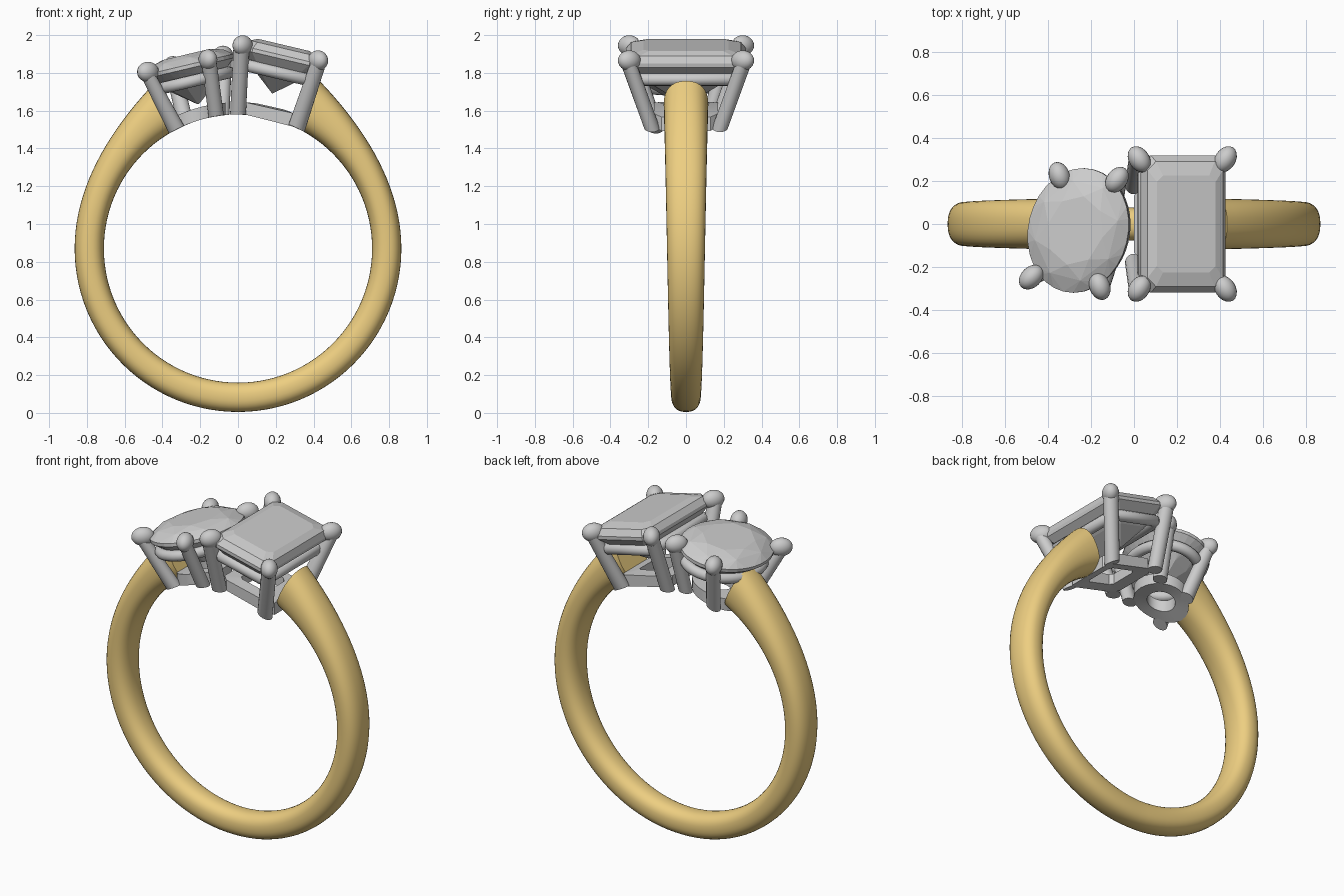
import bpy, bmesh
from math import sin, cos, pi, radians, sqrt
from mathutils import Matrix, Vector

if "Cube" in bpy.data.objects:
    bpy.data.objects.remove(bpy.data.objects["Cube"])

CZ, R = 0.87, 0.71          # finger hole centre height and radius
gold = bpy.data.materials.new("gold")
gold.diffuse_color = (0.85, 0.62, 0.22, 1)
gold.use_nodes = True
gold.node_tree.nodes["Principled BSDF"].inputs["Base Color"].default_value = gold.diffuse_color


def finish(name, bm, smooth=None):
    bmesh.ops.recalc_face_normals(bm, faces=bm.faces)
    me = bpy.data.meshes.new(name)
    bm.to_mesh(me)
    bm.free()
    ob = bpy.data.objects.new(name, me)
    bpy.context.collection.objects.link(ob)
    if smooth:
        bpy.ops.object.select_all(action='DESELECT')
        ob.select_set(True)
        bpy.context.view_layer.objects.active = ob
        bpy.ops.object.shade_smooth_by_angle(angle=radians(smooth))
    return ob


def skin(bm, rings, closed=False):
    """Join rings of points with quads; cap the ends unless closed."""
    vs = [[bm.verts.new(p) for p in r] for r in rings]
    n = len(vs[0])
    for i in range(len(vs) if closed else len(vs) - 1):
        a, b = vs[i], vs[(i + 1) % len(vs)]
        for j in range(n):
            k = (j + 1) % n
            bm.faces.new((a[j], a[k], b[k], b[j]))
    if not closed:
        bm.faces.new(vs[0])
        bm.faces.new(vs[-1])


def finger(x, r=R):
    return CZ + sqrt(r * r - x * x)


def oval(a, b, n, off=0.0):
    return [(a * cos(2 * pi * (i + off) / n), b * sin(2 * pi * (i + off) / n)) for i in range(n)]


def cut_rect(a, b, c):
    return [(a, -b + c), (a, b - c), (a - c, b), (-a + c, b),
            (-a, b - c), (-a, -b + c), (-a + c, -b), (a - c, -b)]


# Tapered shank, swelling towards the head
def shank():
    rings = []
    for i in range(97):
        ang = radians(-90 + 154 * (i / 48 - 1))
        s = abs(i / 48 - 1)
        th = 0.155 + 0.122 * max(0, (s * 154 - 90) / 64) ** 3.3
        w = 0.076 + 0.042 * s
        ring = []
        for j in range(32):
            t = 2 * pi * j / 32
            c, q = cos(t), sin(t)
            u = abs(c) ** 0.85 * (1 if c > 0 else -1)
            v = abs(q) ** 0.85 * (1 if q > 0 else -1)
            r = R + th / 2 + u * th / 2
            ring.append((r * cos(ang), v * w, CZ + r * sin(ang)))
        rings.append(ring)
    bm = bmesh.new()
    skin(bm, rings)
    finish("shank", bm, 40).data.materials.append(gold)


# Faceted stones: convex hull of levels (height, outline)
def gem(name, levels, M):
    bm = bmesh.new()
    for z, pts in levels:
        for x, y in pts:
            bm.verts.new(M @ Vector((x, y, z)))
    bmesh.ops.convex_hull(bm, input=bm.verts)
    bmesh.ops.dissolve_limit(bm, angle_limit=radians(1), verts=bm.verts, edges=bm.edges)
    finish(name, bm)


# Round wire rail below each stone
def rail(name, pts, z, rad, M):
    cu = bpy.data.curves.new(name, 'CURVE')
    cu.dimensions = '3D'
    cu.bevel_depth = rad
    cu.bevel_resolution = 4
    sp = cu.splines.new('POLY')
    sp.points.add(len(pts) - 1)
    for p, (x, y) in zip(sp.points, pts):
        p.co = (*(M @ Vector((x, y, z))), 1)
    sp.use_cyclic_u = True
    bpy.context.collection.objects.link(bpy.data.objects.new(name, cu))


# Base gallery frame curved to the finger hole
def base(name, outer, inner, cx, cy):
    rings = []
    for (a, b), (c, d) in zip(outer, inner):
        a, c = a + cx, c + cx
        rings.append([(a, b + cy, finger(a)), (a, b + cy, finger(a, 0.775)),
                      (c, d + cy, finger(c, 0.775)), (c, d + cy, finger(c))])
    bm = bmesh.new()
    skin(bm, rings, True)
    finish(name, bm, 35)


# Prong: leaning rod cut flush with the finger hole, with an egg-shaped tip
def prong(name, foot, tip, centre, rad=0.042):
    A = Vector((foot[0], foot[1], finger(foot[0])))
    B = Vector(tip)
    bm = bmesh.new()
    rings = []
    for k in range(2):
        P = (A, B)[k]
        ring = []
        for x, y in oval(rad, rad, 20):
            z = finger(P.x + x) if k == 0 else P.z
            ring.append((P.x + x, P.y + y, z))
        rings.append(ring)
    skin(bm, rings)
    inward = Vector((centre[0] - B.x, centre[1] - B.y, 0)).normalized()
    side = Vector((-inward.y, inward.x, 0))
    M = Matrix.Translation(B + inward * 0.012) @ Matrix(
        (inward, side, (0, 0, 1))).transposed().to_4x4()
    M = M @ Matrix.Diagonal((0.066, 0.048, 0.054, 1))
    bmesh.ops.create_uvsphere(bm, u_segments=20, v_segments=12, radius=1, matrix=M)
    finish(name, bm, 50)


shank()

# Rectangular step-cut stone, tilted outwards on the right
MR = Matrix.Translation((0.225, 0, 1.875)) @ Matrix.Rotation(radians(13.3), 4, 'Y')
gem("rectangular_stone", [
    (0.075, cut_rect(0.14, 0.225, 0.03)), (0.057, cut_rect(0.18, 0.29, 0.04)),
    (0.02, cut_rect(0.2, 0.318, 0.045)), (0, cut_rect(0.2, 0.318, 0.045)),
    (-0.1, cut_rect(0.11, 0.22, 0.03)), (-0.19, [(0, -0.1), (0, 0.1)])], MR)
rail("rectangular_rail", cut_rect(0.165, 0.265, 0.03), -0.075, 0.033, MR)
base("rectangular_base", cut_rect(0.17, 0.17, 0.04), cut_rect(0.09, 0.1, 0.02), 0.17, 0)
for s, n in ((-1, "front"), (1, "back")):
    prong(f"inner_{n}_prong", (0.0, s * 0.18), (0.018, s * 0.31, 1.945), (0.225, 0))
    prong(f"outer_{n}_prong", (0.31, s * 0.18), (0.43, s * 0.31, 1.865), (0.225, 0))

# Oval brilliant stone, tilted and turned on the left
ML = (Matrix.Translation((-0.255, -0.03, 1.825)) @ Matrix.Rotation(radians(-13.3), 4, 'Y')
      @ Matrix.Rotation(radians(-14), 4, 'Z'))
A, B = 0.238, 0.292
gem("oval_stone", [
    (0.075, oval(A * .56, B * .56, 8)), (0.055, oval(A * .82, B * .82, 8, 0.5)),
    (0.02, oval(A, B, 32)), (0, oval(A, B, 32)),
    (-0.1, oval(A * .55, B * .55, 8)), (-0.195, oval(0.005, 0.005, 4))], ML)
rail("oval_rail", oval(A - 0.045, B - 0.045, 40), -0.07, 0.032, ML)
base("oval_base", oval(0.15, 0.16, 32), oval(0.075, 0.085, 32), -0.215, -0.02)
for n, foot, tip in (
        ("left_front", (-0.325, -0.16), (-0.485, -0.255, 1.805)),
        ("right_front", (-0.115, -0.175), (-0.155, -0.3, 1.87)),
        ("left_back", (-0.275, 0.125), (-0.35, 0.235, 1.835)),
        ("right_back", (-0.085, 0.125), (-0.072, 0.215, 1.89))):
    prong(f"oval_{n}_prong", foot, tip, (-0.255, -0.03), 0.04)
